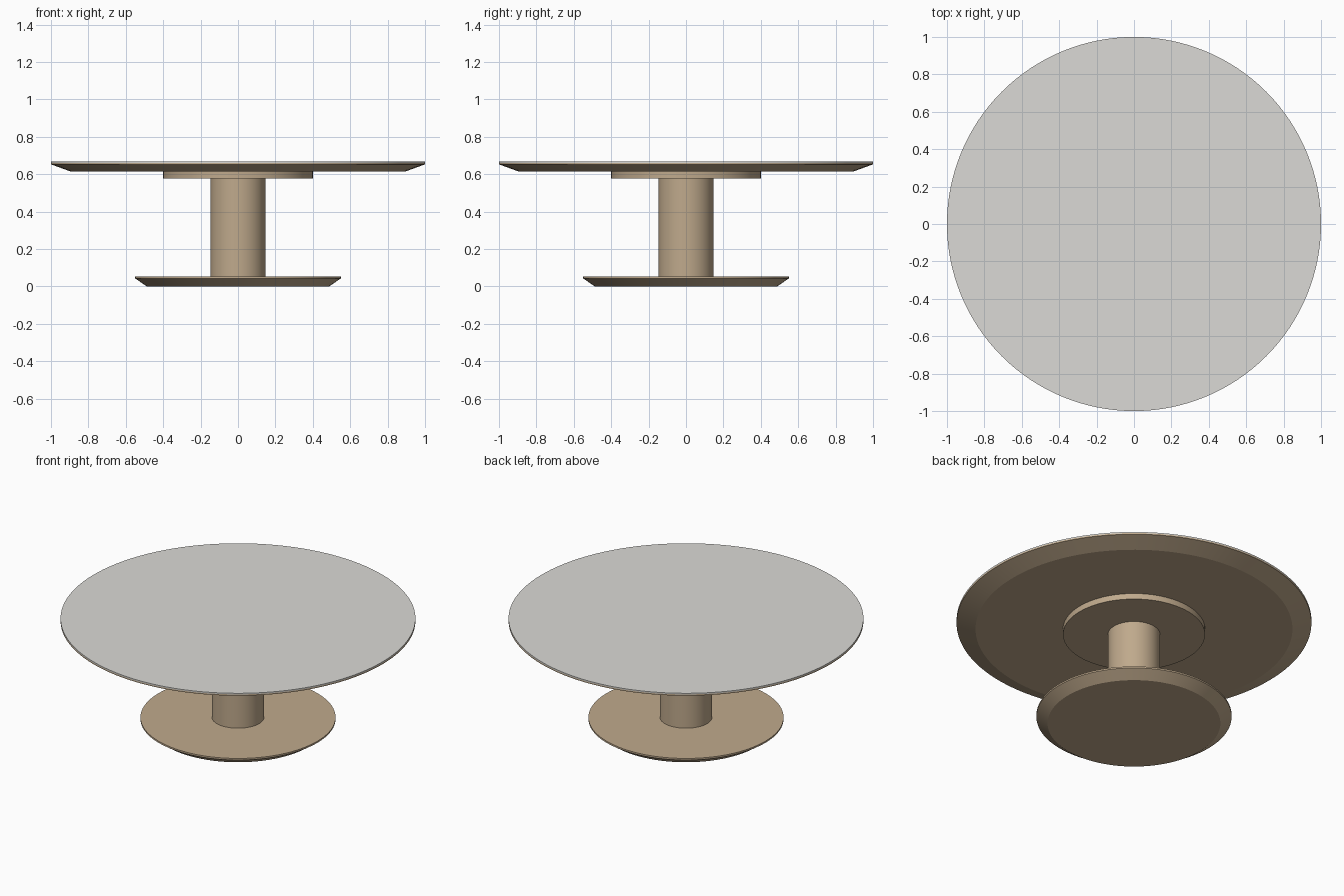
import bpy, bmesh, math

if "Cube" in bpy.data.objects:
    bpy.data.objects.remove(bpy.data.objects["Cube"])

SEGMENTS = 128


def material(name, srgb):
    mat = bpy.data.materials.new(name)
    mat.diffuse_color = (*[(c / 255) ** 2.2 for c in srgb], 1)
    mat.use_nodes = True
    mat.node_tree.nodes["Principled BSDF"].inputs["Base Color"].default_value = mat.diffuse_color
    return mat


bronze = material("warm_bronze", (190, 168, 139))
stone = material("pale_grey_stone", (218, 217, 213))


def lathe(name, profile, mat):
    """Closed round solid from (radius, height) points, bottom to top."""
    bm = bmesh.new()
    rings = []
    for r, z in profile:
        rings.append([bm.verts.new((r * math.cos(a), r * math.sin(a), z))
                      for a in (2 * math.pi * i / SEGMENTS for i in range(SEGMENTS))])
    for low, high in zip(rings, rings[1:]):
        for i in range(SEGMENTS):
            j = (i + 1) % SEGMENTS
            bm.faces.new((low[i], low[j], high[j], high[i]))
    bm.faces.new(rings[0][::-1])
    bm.faces.new(rings[-1])
    mesh = bpy.data.meshes.new(name)
    bm.to_mesh(mesh)
    bm.free()
    mesh.materials.append(mat)
    obj = bpy.data.objects.new(name, mesh)
    bpy.context.collection.objects.link(obj)
    bpy.ops.object.select_all(action='DESELECT')
    obj.select_set(True)
    bpy.context.view_layer.objects.active = obj
    bpy.ops.object.shade_smooth_by_angle(angle=math.radians(15))
    return obj


# Foot disc with an undercut rim
lathe("base", [(0.487, 0), (0.55, 0.043), (0.55, 0.053)], bronze)
# Central column
lathe("column", [(0.147, 0.053), (0.147, 0.578)], bronze)
# Mounting disc under the top
lathe("support_disc", [(0.40, 0.578), (0.40, 0.614)], bronze)
# Table top with an undercut rim
lathe("table_top", [(0.893, 0.614), (1.0, 0.653), (1.0, 0.661)], bronze)
# Thin surface layer
lathe("top_surface", [(1.0, 0.661), (1.0, 0.668)], stone)
